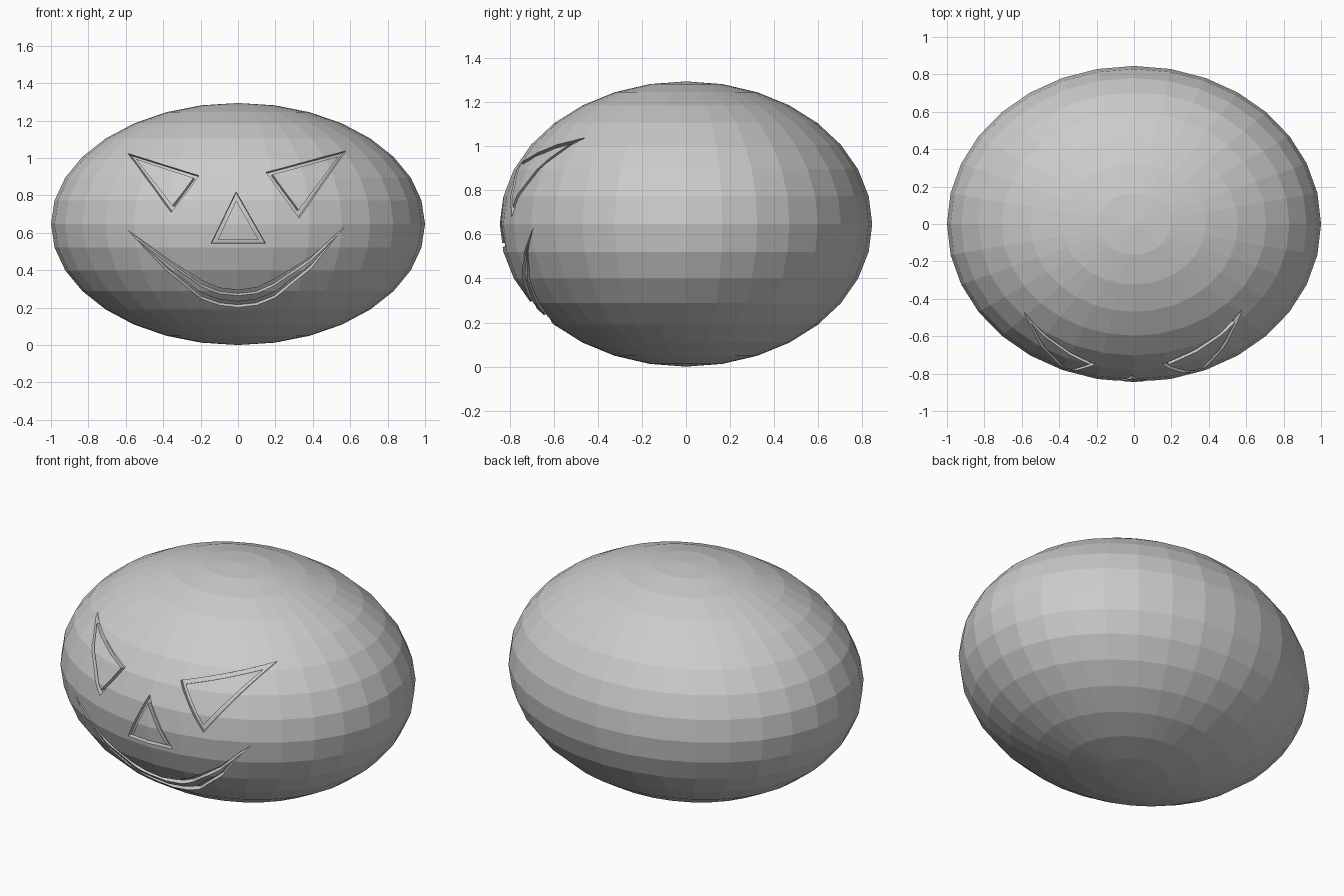
import bpy, bmesh
from math import sqrt
from mathutils import Vector

if "Cube" in bpy.data.objects:
    bpy.data.objects.remove(bpy.data.objects["Cube"])

A, B, C = 1.0, 0.845, 0.647      # half sizes of the squashed globe
MID = Vector((0, 0, C))

# Faceted globe body
bpy.ops.mesh.primitive_uv_sphere_add(segments=32, ring_count=16, radius=1)
body = bpy.context.object
body.name = "pumpkin_body"
for v in body.data.vertices:
    v.co = Vector((v.co.x * A, v.co.y * B, v.co.z * C)) + MID


def on_surface(x, z, scale):
    """Front point of the globe at (x, z), moved radially by scale."""
    h = z - C
    y = -B * sqrt(max(0.0, 1 - (x / A) ** 2 - (h / C) ** 2))
    return MID + Vector((x, y, h)) * scale


def densify(loop, n):
    pts = []
    for (x0, z0), (x1, z1) in zip(loop, loop[1:] + loop[:1]):
        pts += [(x0 + (x1 - x0) * i / n, z0 + (z1 - z0) * i / n) for i in range(n)]
    return pts


def add_frame(bm, outer, inner, n):
    """Closed square-section frame that follows the front surface."""
    outer, inner = densify(outer, n), densify(inner, n)
    section = [(outer, 1.04), (inner, 1.04), (inner, 0.965), (outer, 0.965)]
    rings = [[bm.verts.new(on_surface(x, z, s)) for x, z in lp] for lp, s in section]
    count = len(outer)
    for k in range(4):
        p, q = rings[k], rings[(k + 1) % 4]
        for i in range(count):
            j = (i + 1) % count
            bm.faces.new((p[i], p[j], q[j], q[i]))


bm = bmesh.new()

# Eyes and nose: outer and inner triangles
add_frame(bm, [(-.59, 1.025), (-.21, .907), (-.36, .71)],
          [(-.55, .997), (-.24, .895), (-.352, .745)], 8)
add_frame(bm, [(.58, 1.04), (.15, .925), (.33, .68)],
          [(.54, 1.01), (.185, .913), (.327, .722)], 8)
add_frame(bm, [(-.01, .82), (-.145, .543), (.148, .543)],
          [(-.01, .775), (-.11, .56), (.112, .56)], 6)

# Mouth: crescent between an upper and a lower curve
xs = [-.4, -.2, -.1, 0, .1, .2, .4]
up = [.475, .345, .303, .293, .305, .352, .475]
low = [.41, .245, .21, .20, .21, .25, .415]
t = 0.33
upper = list(zip(xs, up))
lower = list(zip(xs, low))
in_up = [(x, u - (u - l) * t) for x, u, l in zip(xs, up, low)]
in_low = [(x, l + (u - l) * t) for x, u, l in zip(xs, up, low)]
add_frame(bm, [(-.59, .612)] + upper + [(.57, .63)] + lower[::-1],
          [(-.54, .56)] + in_up + [(.53, .582)] + in_low[::-1], 3)

bmesh.ops.recalc_face_normals(bm, faces=bm.faces)
mesh = bpy.data.meshes.new("face_cutter")
bm.to_mesh(mesh)
bm.free()
cutter = bpy.data.objects.new("face_cutter", mesh)
bpy.context.collection.objects.link(cutter)
cutter.hide_render = True

# Engrave the face outlines, then drop the cutter
mod = body.modifiers.new("engraved_face", 'BOOLEAN')
mod.operation = 'DIFFERENCE'
mod.solver = 'EXACT'
mod.object = cutter
bpy.context.view_layer.objects.active = body
bpy.ops.object.modifier_apply(modifier=mod.name)
bpy.data.objects.remove(cutter)
